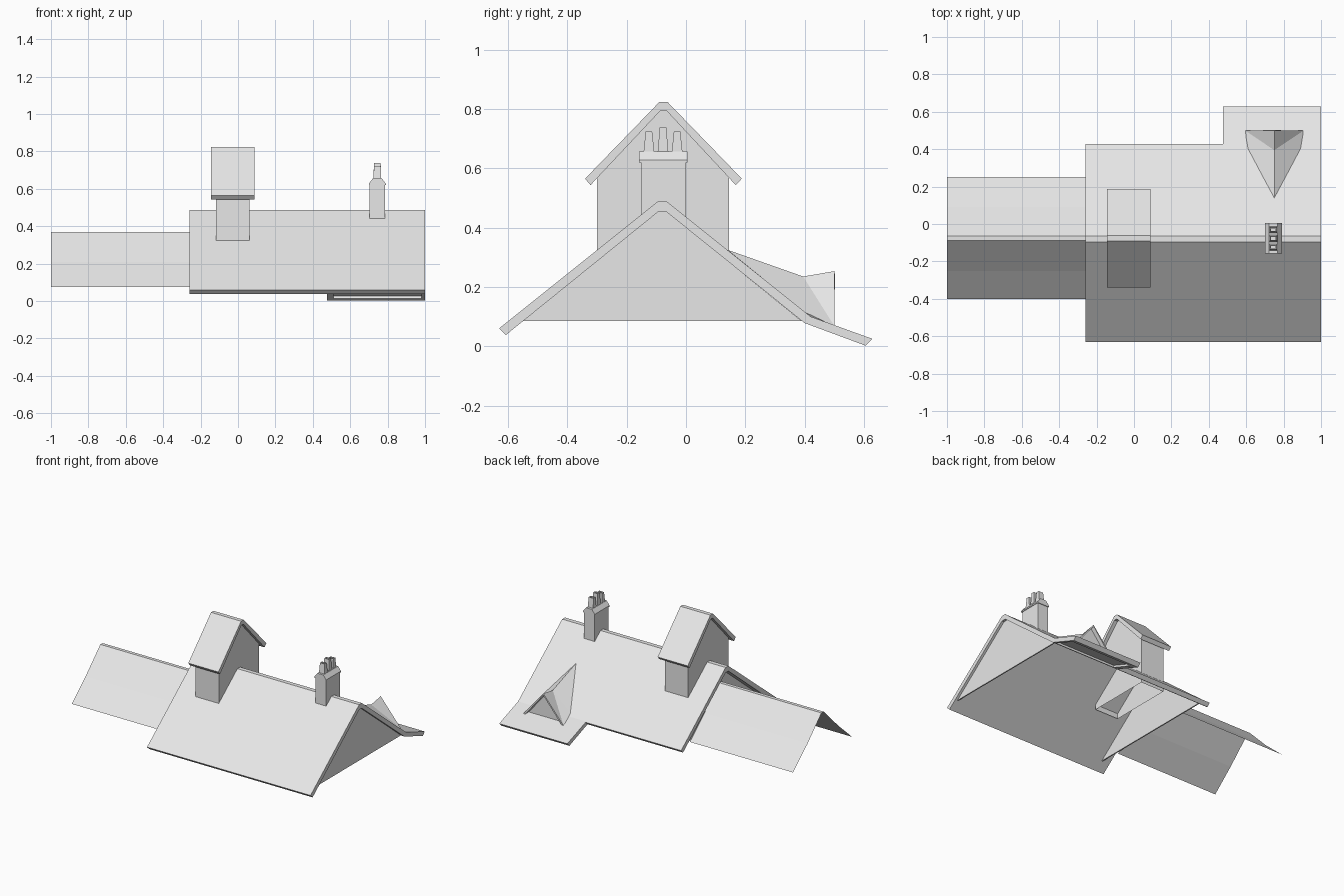
import bpy, bmesh

if "Cube" in bpy.data.objects:
    bpy.data.objects.remove(bpy.data.objects["Cube"])

grey = bpy.data.materials.new("light grey")
grey.diffuse_color = (0.8, 0.8, 0.8, 1)
grey.use_nodes = True
grey.node_tree.nodes["Principled BSDF"].inputs["Base Color"].default_value = grey.diffuse_color


def make(name, verts, faces, fix=True):
    """Flat-shaded mesh object with the single grey material."""
    bm = bmesh.new()
    vs = [bm.verts.new(v) for v in verts]
    for f in faces:
        bm.faces.new([vs[i] for i in f])
    if fix:
        bmesh.ops.recalc_face_normals(bm, faces=bm.faces)
    me = bpy.data.meshes.new(name)
    bm.to_mesh(me)
    bm.free()
    me.materials.append(grey)
    ob = bpy.data.objects.new(name, me)
    bpy.context.collection.objects.link(ob)
    return ob


def extrude_x(name, profile, x0, x1):
    """Solid prism: a closed (y, z) profile swept along x."""
    n = len(profile)
    verts = [(x, y, z) for x in (x0, x1) for y, z in profile]
    faces = [list(range(n)), list(range(n, 2 * n))]
    faces += [(i, (i + 1) % n, n + (i + 1) % n, n + i) for i in range(n)]
    return make(name, verts, faces)


def cut(target, cutter):
    """Subtract a hidden cutter from the target."""
    mod = target.modifiers.new(cutter.name, 'BOOLEAN')
    mod.object = cutter
    mod.operation = 'DIFFERENCE'
    mod.solver = 'EXACT'
    cutter.hide_render = True
    cutter.hide_set(True)


def tube(name, rings, cap=False):
    """Stack of rectangles (x0, x1, y0, y1, z) joined by side walls."""
    verts, faces = [], []
    for x0, x1, y0, y1, z in rings:
        verts += [(x0, y0, z), (x1, y0, z), (x1, y1, z), (x0, y1, z)]
    for r in range(len(rings) - 1):
        for i in range(4):
            j = (i + 1) % 4
            faces.append((4 * r + i, 4 * r + j, 4 * r + 4 + j, 4 * r + 4 + i))
    if cap:
        faces += [(0, 1, 2, 3), tuple(range(len(verts) - 4, len(verts)))]
    return make(name, verts, faces)


# Main roof: a thick chevron with a narrow flat ridge and a flared back eave
roof = extrude_x("main_roof", [
    (-0.095, 0.452), (-0.607, 0.038), (-0.63, 0.06), (-0.095, 0.488), (-0.065, 0.488),
    (0.42, 0.10), (0.628, 0.025), (0.605, 0.002), (0.40, 0.078), (-0.065, 0.452)], -0.26, 1.0)
# The flare is removed on the left part, and its soffit is recessed on the right
cut(roof, extrude_x("eave_step_cutter", [(0.455, 0.125), (0.375, 0.045), (0.50, -0.1),
                                         (0.8, -0.1), (0.8, 0.125)], -0.4, 0.475))
cut(roof, extrude_x("soffit_cutter", [(0.41, 0.089), (0.575, 0.028), (0.569, 0.012),
                                      (0.565, -0.02), (0.41, 0.04)], 0.51, 0.98))

# Gable walls inside each end of the main roof
gable = [(-0.55, 0.085), (0.39, 0.085), (-0.065, 0.453), (-0.095, 0.453)]
for name, x in (("right_gable", 0.975), ("left_gable", -0.205)):
    extrude_x(name, gable, x, x + 0.008)

# Lower side wing: a thin open sheet, slightly flared towards the eaves
wing = [(-0.40, 0.075), (-0.25, 0.209), (-0.087, 0.37), (-0.063, 0.37), (0.09, 0.215), (0.25, 0.075)]
n = len(wing)
make("wing_roof", [(x, y, z) for x in (-1.0, -0.205) for y, z in wing],
     [(i, n + i, n + i + 1, i + 1) for i in range(n - 1)], fix=False)

# Ridge tower: open-bottomed walls with gabled ends
wall = [(-0.30, 0.25), (0.145, 0.25), (0.145, 0.57), (-0.065, 0.793), (-0.09, 0.793), (-0.30, 0.57)]
n = len(wall)
make("tower_walls", [(x, y, z) for x in (-0.118, 0.062) for y, z in wall],
     [range(n), range(n, 2 * n), (1, 2, n + 2, n + 1), (5, 0, n, n + 5)])
extrude_x("tower_roof", [(-0.34, 0.565), (-0.09, 0.823), (-0.062, 0.823), (0.188, 0.565),
                         (0.168, 0.543), (-0.065, 0.793), (-0.087, 0.793), (-0.322, 0.543)],
          -0.145, 0.087)

# Chimney stack, sloping cap and three hollow tapered pots
tube("chimney_stack", [(0.704, 0.786, -0.152, 0.0, 0.36), (0.704, 0.786, -0.152, 0.0, 0.62)], True)
tube("chimney_cap", [(0.70, 0.79, -0.158, 0.005, 0.62), (0.70, 0.79, -0.158, 0.005, 0.628),
                     (0.722, 0.768, -0.158, 0.005, 0.657)], True)
for i, top in enumerate((0.723, 0.737, 0.723)):
    y = -0.125 + 0.0475 * i

    def ring(rx, ry, z):
        return (0.745 - rx, 0.745 + rx, y - ry, y + ry, z)
    tube(f"chimney_pot_{i + 1}", [ring(0.021, 0.018, 0.655), ring(0.018, 0.011, top),
                                  ring(0.012, 0.007, top), ring(0.012, 0.007, 0.67)], True)

# Pointed dormer on the back slope, with a recessed triangular face
verts, faces = [(0.75, 0.14, 0.325), (0.75, 0.395, 0.235), (0.75, 0.50, 0.253)], []
for s in (-1, 1):
    k = len(verts)
    verts += [(0.75 + s * 0.14, 0.40, 0.115), (0.75 + s * 0.157, 0.50, 0.068)]
    faces += [(0, 1, k), (1, k + 1, k), (1, 2, k + 1)]
dormer = make("dormer_roof", verts, faces)
solid = dormer.modifiers.new("thickness", 'SOLIDIFY')
solid.thickness = 0.012
solid.offset = -1
make("dormer_face", [(0.605, 0.475, 0.075), (0.895, 0.475, 0.075), (0.75, 0.475, 0.24)],
     [(2, 1, 0)], False)
